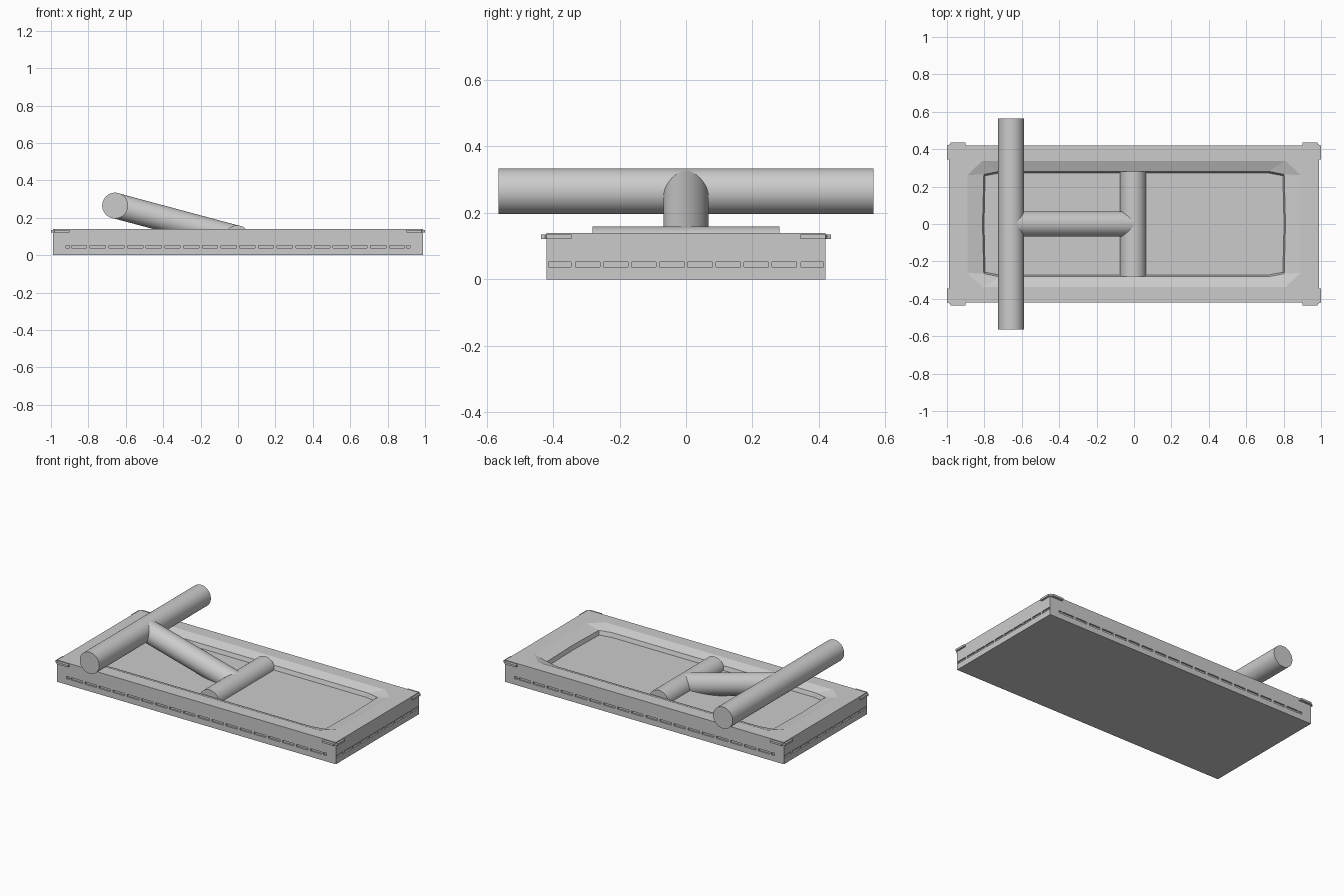
import bpy, bmesh, math
from mathutils import Vector

if "Cube" in bpy.data.objects:
    bpy.data.objects.remove(bpy.data.objects["Cube"])


def mesh_object(name, bm):
    bmesh.ops.recalc_face_normals(bm, faces=bm.faces[:])
    me = bpy.data.meshes.new(name)
    bm.to_mesh(me)
    bm.free()
    ob = bpy.data.objects.new(name, me)
    bpy.context.collection.objects.link(ob)
    return ob


def ring(bm, quarter, z):
    """Mirror (end middle, corner, corner) into a full closed loop of 10 vertices."""
    m, a, b = quarter
    pts = [m, a, b, (-b[0], b[1]), (-a[0], a[1]), (-m[0], 0),
           (-a[0], -a[1]), (-b[0], -b[1]), (b[0], -b[1]), (a[0], -a[1])]
    return [bm.verts.new((x, y, z)) for x, y in pts]


def bar(name, p, q, r):
    p, q = Vector(p), Vector(q)
    d = q - p
    bpy.ops.mesh.primitive_cylinder_add(vertices=64, radius=r, depth=d.length,
                                        location=(p + q) / 2)
    ob = bpy.context.object
    ob.name = name
    ob.rotation_euler = d.to_track_quat('Z', 'Y').to_euler()
    bpy.ops.object.shade_smooth_by_angle(angle=math.radians(35))
    return ob


def add_box(bm, centre, size):
    vs = bmesh.ops.create_cube(bm, size=1)['verts']
    bmesh.ops.scale(bm, vec=size, verts=vs)
    bmesh.ops.translate(bm, vec=centre, verts=vs)


# base plate with sloped rim and sunken panel
bm = bmesh.new()
block = [(.988, 0), (.988, .42), (.81, .42)]
slope_top = [(.89, 0), (.89, .262), (.81, .338)]
slope_low = [(.81, 0), (.803, .265), (.72, .282)]
panel = [(.802, 0), (.796, .258), (.715, .273)]
loops = [ring(bm, block, 0), ring(bm, block, .14), ring(bm, slope_top, .14),
         ring(bm, slope_low, .118), ring(bm, panel, .092)]
for lo, hi in zip(loops, loops[1:]):
    for i in range(10):
        j = (i + 1) % 10
        bm.faces.new((lo[i], lo[j], hi[j], hi[i]))
bm.faces.new(loops[0])
bm.faces.new(loops[-1])
base = mesh_object("base_plate", bm)

# row of shallow slots around the sides
bm = bmesh.new()
depth = .02
for s in (-1, 1):
    for i in range(18):
        add_box(bm, ((i - 8.5) * .1, s * .42, .045), (.082, depth, .015))
    for x in (-.91, .91):
        add_box(bm, (x, s * .42, .045), (.02, depth, .015))
    for i in range(10):
        w = .074 if 0 < i < 9 else .068
        add_box(bm, (s * .988, (i - 4.5) * .0845, .045), (depth, w, .015))
cutter = mesh_object("slot_cutter", bm)
cutter.hide_render = True
cutter.hide_set(True)
cut = base.modifiers.new("slots", 'BOOLEAN')
cut.object = cutter
cut.operation = 'DIFFERENCE'
cut.solver = 'EXACT'

# thin corner clips
clip = [(.90, .41), (.90, .437), (.98, .437), (.985, .425), (1, .42),
        (1, .345), (.975, .345), (.975, .41)]
for sx in (-1, 1):
    for sy in (-1, 1):
        bm = bmesh.new()
        f = bm.faces.new([bm.verts.new((sx * x, sy * y, .122)) for x, y in clip])
        ext = bmesh.ops.extrude_face_region(bm, geom=[f])['geom']
        bmesh.ops.translate(bm, vec=(0, 0, .0125),
                            verts=[v for v in ext if isinstance(v, bmesh.types.BMVert)])
        mesh_object("corner_clip", bm)

# tilted handle: pivot bar in the panel, stem and grip
R = .069
pivot, top = (-.005, .09), (-.657, .265)
bar("pivot_bar", (pivot[0], -.282, pivot[1]), (pivot[0], .282, pivot[1]), R)
bar("handle_stem", (pivot[0], 0, pivot[1]), (top[0], 0, top[1]), R - .001)
bar("handle_grip", (top[0], -.565, top[1]), (top[0], .565, top[1]), R)
